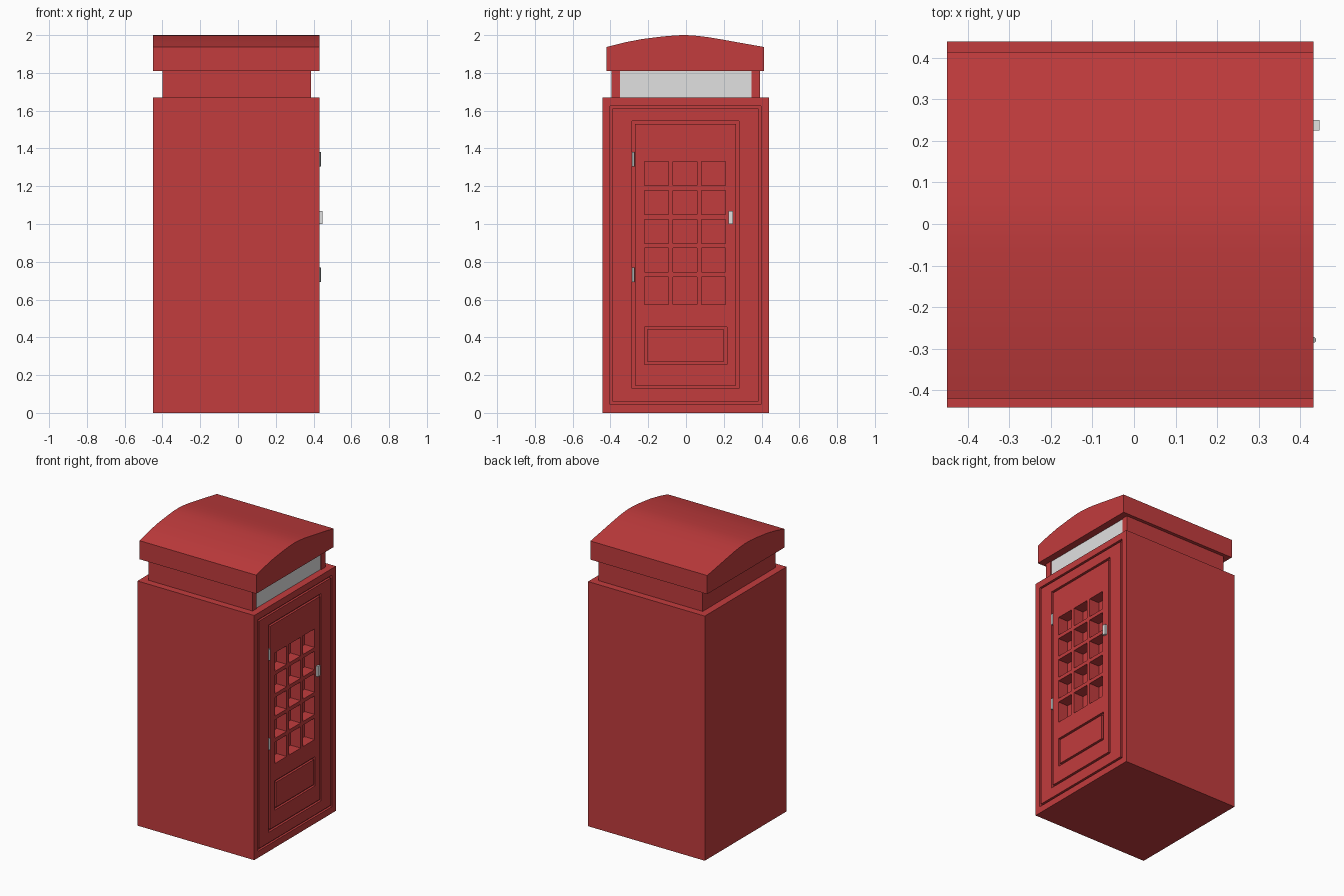
import bpy, bmesh, math

if "Cube" in bpy.data.objects:
    bpy.data.objects.remove(bpy.data.objects["Cube"])


def material(name, rgb):
    m = bpy.data.materials.new(name)
    m.diffuse_color = (*rgb, 1)
    m.use_nodes = True
    m.node_tree.nodes["Principled BSDF"].inputs["Base Color"].default_value = m.diffuse_color
    return m


RED = material("booth red", (0.54, 0.045, 0.047))
PALE = material("pale grey", (0.75, 0.75, 0.75))
STEEL = material("hinge grey", (0.40, 0.43, 0.43))


def finish(name, bm, mat):
    bmesh.ops.recalc_face_normals(bm, faces=bm.faces[:])
    me = bpy.data.meshes.new(name)
    bm.to_mesh(me)
    bm.free()
    me.materials.append(mat)
    ob = bpy.data.objects.new(name, me)
    bpy.context.collection.objects.link(ob)
    return ob


def add_box(bm, x, y, z):
    vs = bmesh.ops.create_cube(bm, size=1)["verts"]
    for v in vs:
        v.co = [(r[0] + r[1]) / 2 + c * (r[1] - r[0]) for c, r in zip(v.co, (x, y, z))]


def box(name, x, y, z, mat):
    bm = bmesh.new()
    add_box(bm, x, y, z)
    return finish(name, bm, mat)


def add_ring(bm, y, z, w, x):
    # rectangular frame solid used to cut a groove
    loops = []
    for xx in x:
        for i in (0, w):
            a, b, c, d = y[0] + i, y[1] - i, z[0] + i, z[1] - i
            loops.append([bm.verts.new((xx, *p)) for p in ((a, c), (b, c), (b, d), (a, d))])
    for p, q in ((0, 1), (1, 3), (3, 2), (2, 0)):
        for i in range(4):
            j = (i + 1) % 4
            bm.faces.new((loops[p][i], loops[p][j], loops[q][j], loops[q][i]))


# main body
FX = 0.432
body = box("body", (-0.45, FX), (-0.442, 0.44), (0, 1.67), RED)

# door grooves and window recesses
bm = bmesh.new()
gx = (FX - 0.015, FX + 0.03)
add_ring(bm, (-0.402, 0.398), (0.045, 1.625), 0.014, gx)
add_ring(bm, (-0.286, 0.281), (0.13, 1.545), 0.015, gx)
add_ring(bm, (-0.221, 0.216), (0.256, 0.456), 0.015, gx)
for y0 in (-0.219, -0.069, 0.083):
    for r in range(5):
        z1 = 1.33 - 0.1525 * r
        z0 = 0.574 if r == 4 else z1 - 0.127
        add_box(bm, (FX - 0.075, FX + 0.03), (y0, y0 + 0.127), (z0, z1))
cutter = finish("door_cutter", bm, RED)
cutter.hide_render = True
mod = body.modifiers.new("cut", "BOOLEAN")
mod.operation = "DIFFERENCE"
mod.solver = "EXACT"
mod.object = cutter
bpy.context.view_layer.objects.active = body
bpy.ops.object.modifier_apply(modifier=mod.name)
bpy.data.objects.remove(cutter)

# neck with corner posts and sign plate
box("neck", (-0.40, 0.376), (-0.394, 0.391), (1.66, 1.82), RED)
box("left_post", (0.37, 0.386), (-0.394, -0.35), (1.66, 1.82), RED)
box("right_post", (0.37, 0.386), (0.346, 0.391), (1.66, 1.82), RED)
box("sign_plate", (0.374, 0.381), (-0.352, 0.348), (1.67, 1.81), PALE)

# arched roof
prof = [(-0.42, 1.81), (-0.42, 1.937), (-0.33, 1.960), (-0.235, 1.979), (-0.12, 1.993),
        (-0.05, 1.999), (0, 2.0), (0.05, 1.997), (0.11, 1.990), (0.2, 1.975), (0.3, 1.957),
        (0.414, 1.937), (0.414, 1.81)]
bm = bmesh.new()
face = bm.faces.new([bm.verts.new((-0.45, y, z)) for y, z in prof])
ext = bmesh.ops.extrude_face_region(bm, geom=[face], use_keep_orig=True)["geom"]
bmesh.ops.translate(bm, vec=(FX + 0.45, 0, 0),
                    verts=[g for g in ext if isinstance(g, bmesh.types.BMVert)])
roof = finish("roof", bm, RED)
bpy.ops.object.select_all(action="DESELECT")
roof.select_set(True)
bpy.context.view_layer.objects.active = roof
bpy.ops.object.shade_smooth_by_angle(angle=math.radians(12))

# door handle
box("handle", (FX - 0.005, 0.447), (0.225, 0.25), (1.0, 1.07), PALE)

# hinges
for name, z in (("lower_hinge", 0.732), ("upper_hinge", 1.342)):
    bm = bmesh.new()
    bmesh.ops.create_cone(bm, cap_ends=True, segments=12, radius1=0.007, radius2=0.007, depth=0.076)
    bmesh.ops.translate(bm, vec=(FX, -0.279, z), verts=bm.verts[:])
    finish(name, bm, STEEL)
